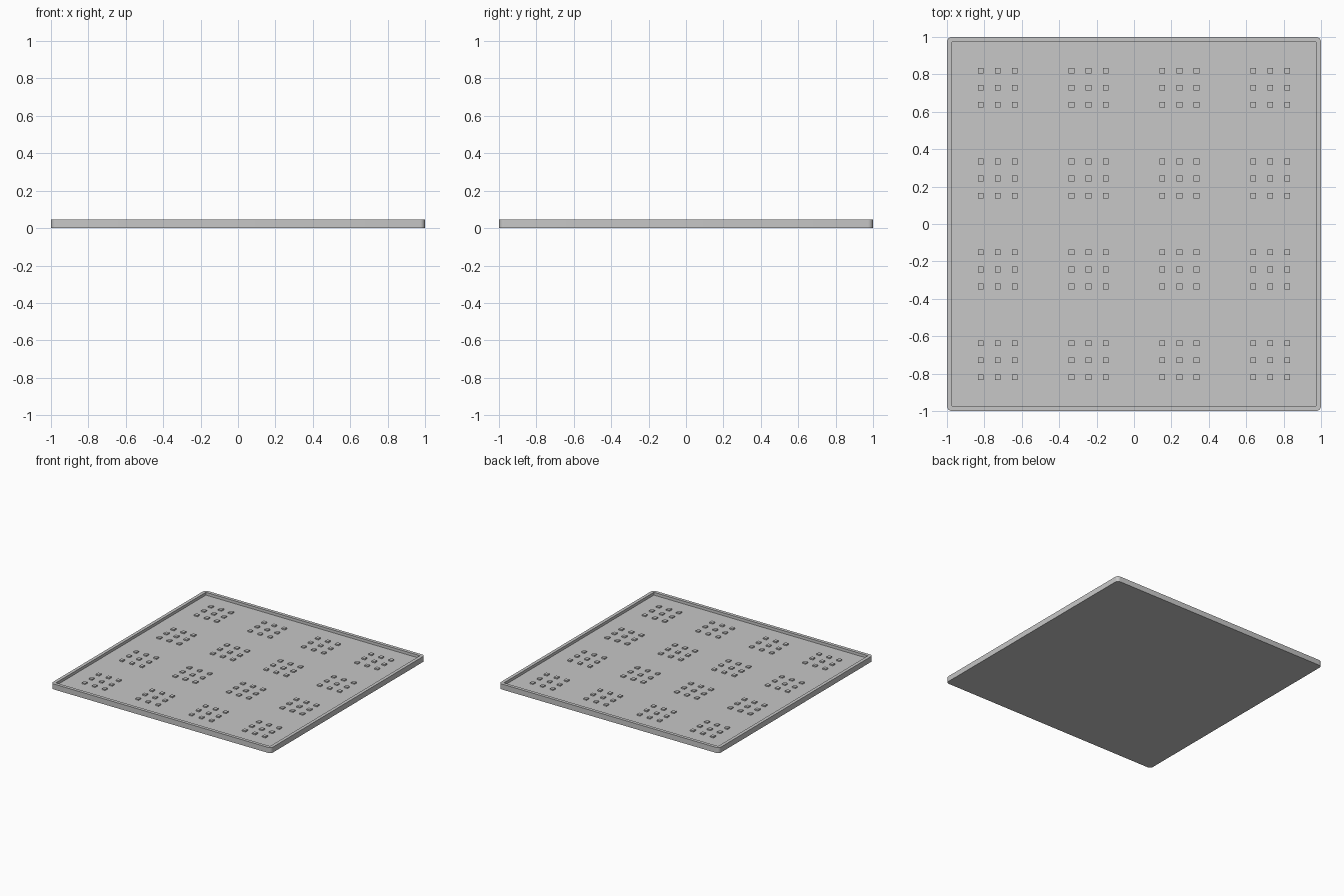
import bpy, bmesh
from mathutils import Matrix

if "Cube" in bpy.data.objects:
    bpy.data.objects.remove(bpy.data.objects["Cube"], do_unlink=True)

SIZE, HEIGHT, WALL, FLOOR = 2.0, 0.045, 0.027, 0.022
NUB, NUB_HEIGHT = 0.03, 0.01
GROUP_PITCH, NUB_PITCH = 0.486, 0.091

grey = bpy.data.materials.new("light_grey")
grey.use_nodes = True
grey.diffuse_color = (0.57, 0.57, 0.57, 1)
grey.node_tree.nodes["Principled BSDF"].inputs["Base Color"].default_value = grey.diffuse_color


def add_box(bm, x, y, z0, z1, width):
    """Square block between two heights."""
    place = Matrix.Translation((x, y, (z0 + z1) / 2)) @ Matrix.Diagonal((width, width, z1 - z0, 1))
    bmesh.ops.create_cube(bm, size=1, matrix=place)


def finish(name, bm):
    mesh = bpy.data.meshes.new(name)
    bm.to_mesh(mesh)
    bm.free()
    mesh.materials.append(grey)
    obj = bpy.data.objects.new(name, mesh)
    bpy.context.collection.objects.link(obj)
    return obj


# Tray body with rounded upright corners
bm = bmesh.new()
add_box(bm, 0, 0, 0, HEIGHT, SIZE)
upright = [e for e in bm.edges if abs(e.verts[0].co.z - e.verts[1].co.z) > HEIGHT / 2]
bmesh.ops.bevel(bm, geom=upright, offset=WALL, segments=6, profile=0.5, affect='EDGES')
tray = finish("tray", bm)

# Square-cornered recess inside the rim
bm = bmesh.new()
add_box(bm, 0, 0, FLOOR, HEIGHT * 2, SIZE - 2 * WALL)
cutter = finish("recess_cutter", bm)
cutter.hide_render = True
cutter.hide_viewport = False
cut = tray.modifiers.new("recess", 'BOOLEAN')
cut.operation = 'DIFFERENCE'
cut.solver = 'EXACT'
cut.object = cutter
bpy.ops.object.select_all(action='DESELECT')
bpy.context.view_layer.objects.active = tray
tray.select_set(True)
bpy.ops.object.modifier_apply(modifier=cut.name)
bpy.data.objects.remove(cutter, do_unlink=True)
bpy.ops.object.shade_smooth_by_angle()

# Four by four groups of nine square nubs on the floor
centres = [(g - 1.5) * GROUP_PITCH + n * NUB_PITCH for g in range(4) for n in (-1, 0, 1)]
bm = bmesh.new()
for x in centres:
    for y in centres:
        add_box(bm, x, y, FLOOR - 0.002, FLOOR + NUB_HEIGHT, NUB)
finish("floor_nubs", bm)
